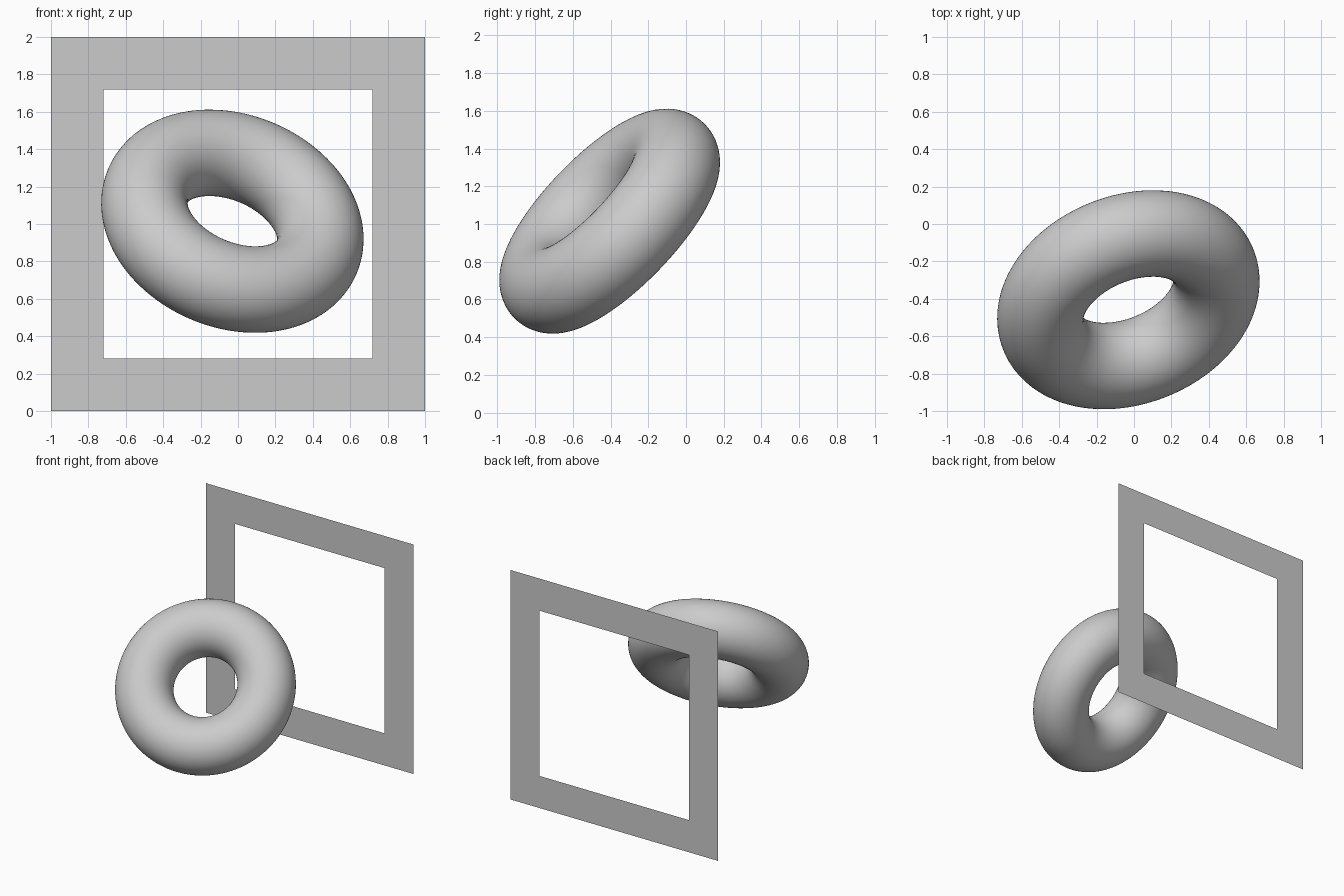
import bpy, bmesh
from mathutils import Vector

if "Cube" in bpy.data.objects:
    bpy.data.objects.remove(bpy.data.objects["Cube"])

# Tilted smooth ring floating in front of the frame
axis = Vector((0.28, -0.69, 0.665)).normalized()
bpy.ops.mesh.primitive_torus_add(
    major_segments=128, minor_segments=64, major_radius=0.49, minor_radius=0.231,
    location=(-0.03, -0.405, 1.015), rotation=axis.to_track_quat('Z', 'Y').to_euler())
ring = bpy.context.object
ring.name = "ring"
bpy.ops.object.shade_smooth()

# Flat upright square frame: two square outlines bridged by four quads
bm = bmesh.new()


def square(half):
    signs = [(-1, -1), (1, -1), (1, 1), (-1, 1)]
    return [bm.verts.new((sx * half, 0.99, 1 + sz * half)) for sx, sz in signs]


outer, inner = square(1.0), square(0.72)
for i in range(4):
    j = (i + 1) % 4
    bm.faces.new((outer[i], outer[j], inner[j], inner[i]))
mesh = bpy.data.meshes.new("square_frame")
bm.to_mesh(mesh)
bm.free()
frame = bpy.data.objects.new("square_frame", mesh)
bpy.context.collection.objects.link(frame)
